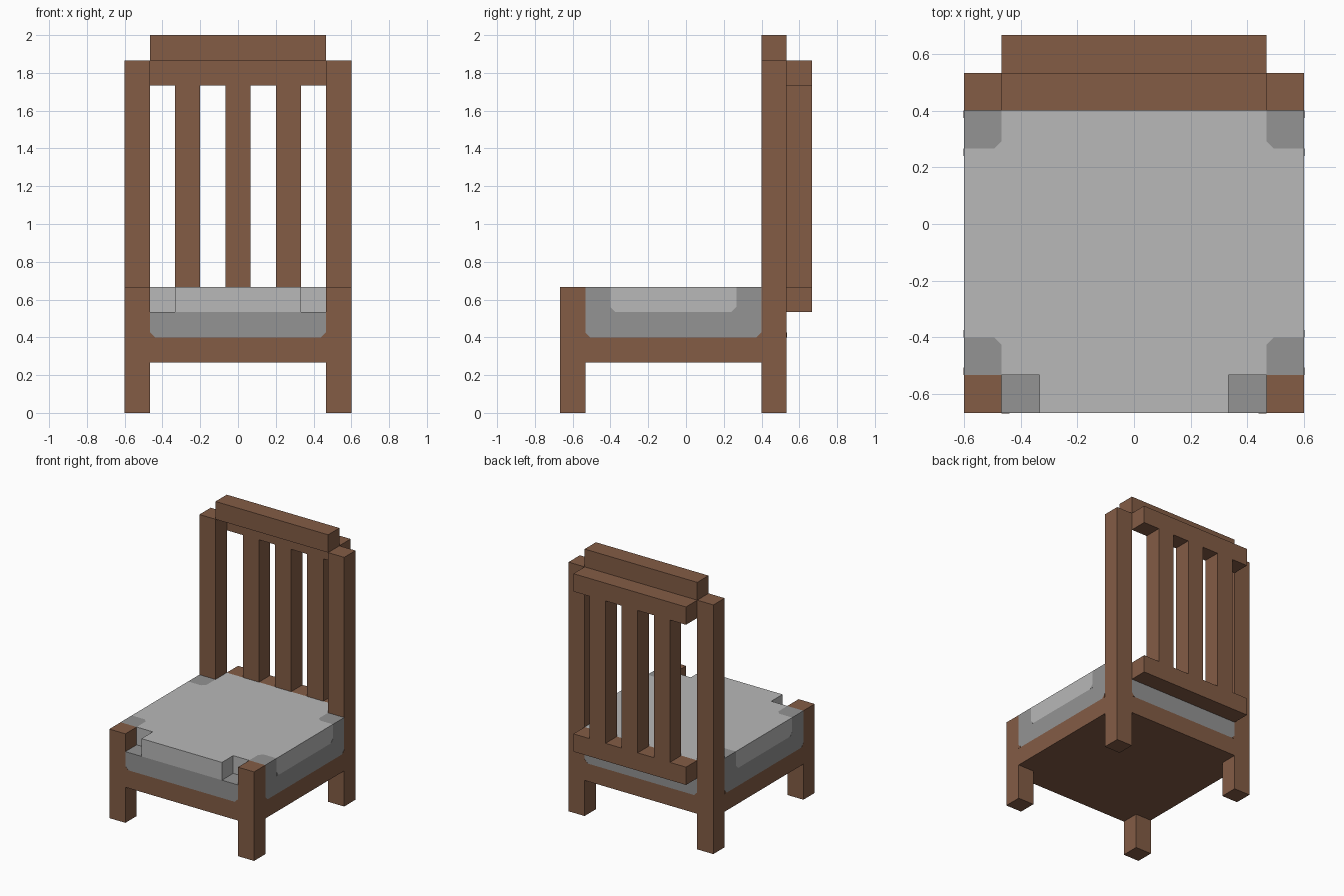
import bpy, bmesh
from mathutils import Vector

cube = bpy.data.objects.get("Cube")
if cube:
    bpy.data.objects.remove(cube, do_unlink=True)

U = 2 / 15      # one beam thickness; all parts are laid out on this module
C = 0.2         # small corner cut, in modules


def material(name, rgb):
    m = bpy.data.materials.new(name)
    m.use_nodes = True
    m.diffuse_color = (*rgb, 1)
    m.node_tree.nodes["Principled BSDF"].inputs["Base Color"].default_value = (*rgb, 1)
    return m


WOOD = material("brown wood", (0.227, 0.107, 0.060))
LIGHT = material("light grey cloth", (0.479, 0.479, 0.479))
DARK = material("dark grey cloth", (0.292, 0.292, 0.292))


def prism(name, points, sweep, mat):
    """Polygon in module units, swept along a vector into a closed solid."""
    bm = bmesh.new()
    face = bm.faces.new([bm.verts.new(Vector(p) * U) for p in points])
    out = bmesh.ops.extrude_face_region(bm, geom=[face], use_keep_orig=True)
    moved = [g for g in out["geom"] if isinstance(g, bmesh.types.BMVert)]
    bmesh.ops.translate(bm, verts=moved, vec=Vector(sweep) * U)
    bmesh.ops.recalc_face_normals(bm, faces=bm.faces)
    mesh = bpy.data.meshes.new(name)
    bm.to_mesh(mesh)
    bm.free()
    mesh.materials.append(mat)
    obj = bpy.data.objects.new(name, mesh)
    bpy.context.collection.objects.link(obj)
    return obj


def box(name, x, y, z, mat):
    base = [(x[0], y[0], z[0]), (x[1], y[0], z[0]), (x[1], y[1], z[0]), (x[0], y[1], z[0])]
    return prism(name, base, (0, 0, z[1] - z[0]), mat)


def slab(name, half, z0, z1, mat):
    """Symmetric plate from the +x half of its outline."""
    outline = half + [(-x, y) for x, y in reversed(half)]
    return prism(name, [(x, y, z0) for x, y in outline], (0, 0, z1 - z0), mat)


# Seat frame and lower cushion fill the space between the four posts
cross = [(3.5, -5), (3.5, -4), (4.5, -4), (4.5, 3), (3.5, 3), (3.5, 4)]
slab("seat_frame", cross, 2, 3, WOOD)
slab("lower_cushion", cross, 3, 4, DARK)

# Upper cushion, notched at the front and around the dark corner pads
slab("upper_cushion", [
    (2.5, -5), (2.5, -4), (3.5, -4), (3.5, -3 - C), (3.5 + C, -3), (4.5, -3),
    (4.5, 2), (3.5 + C, 2), (3.5, 2 + C), (3.5, 4)], 4, 5, LIGHT)

for s, side in ((1, "left"), (-1, "right")):
    # Legs and back posts
    xs = (s * 3.5, s * 4.5)
    box(f"front_leg_{side}", xs, (-5, -4), (0, 5), WOOD)
    box(f"back_post_{side}", xs, (3, 4), (0, 14), WOOD)

    for end, outer, inner, d in (("front", -4, -3, -1), ("back", 3, 2, 1)):
        # Dark corner pad with its inner corner cut
        pad = [(3.5, outer), (4.5, outer), (4.5, inner), (3.5 + C, inner), (3.5, inner + d * C)]
        prism(f"corner_pad_{end}_{side}", [(s * x, y, 4) for x, y in pad], (0, 0, 1), DARK)
        # Cut corners of the side panels, as thin plates
        for label, y, z, mat in (("wood", outer, 3, WOOD), ("cloth", inner, 4, DARK)):
            tri = [(s * 4.49, y, z), (s * 4.49, y - d * C, z), (s * 4.49, y, z + C)]
            prism(f"side_{label}_corner_{end}_{side}", tri, (s * 0.02, 0, 0), mat)
        # Cut corners of the front and back cushion panels
        edge = outer + d
        tri = [(s * 3.5, edge - d * 0.01, 3), (s * (3.5 - C), edge - d * 0.01, 3),
               (s * 3.5, edge - d * 0.01, 3 + C)]
        prism(f"{end}_wood_corner_{side}", tri, (0, d * 0.02, 0), WOOD)

# Backrest: two rear rails, three slats and the stepped top rail
box("lower_back_rail", (-3.5, 3.5), (4, 5), (4, 5), WOOD)
box("upper_back_rail", (-3.5, 3.5), (4, 5), (13, 14), WOOD)
box("top_rail", (-3.5, 3.5), (3, 4), (14, 15), WOOD)
for i, x in enumerate((-2, 0, 2)):
    box(f"back_slat_{i + 1}", (x - 0.5, x + 0.5), (4, 5), (5, 13), WOOD)
